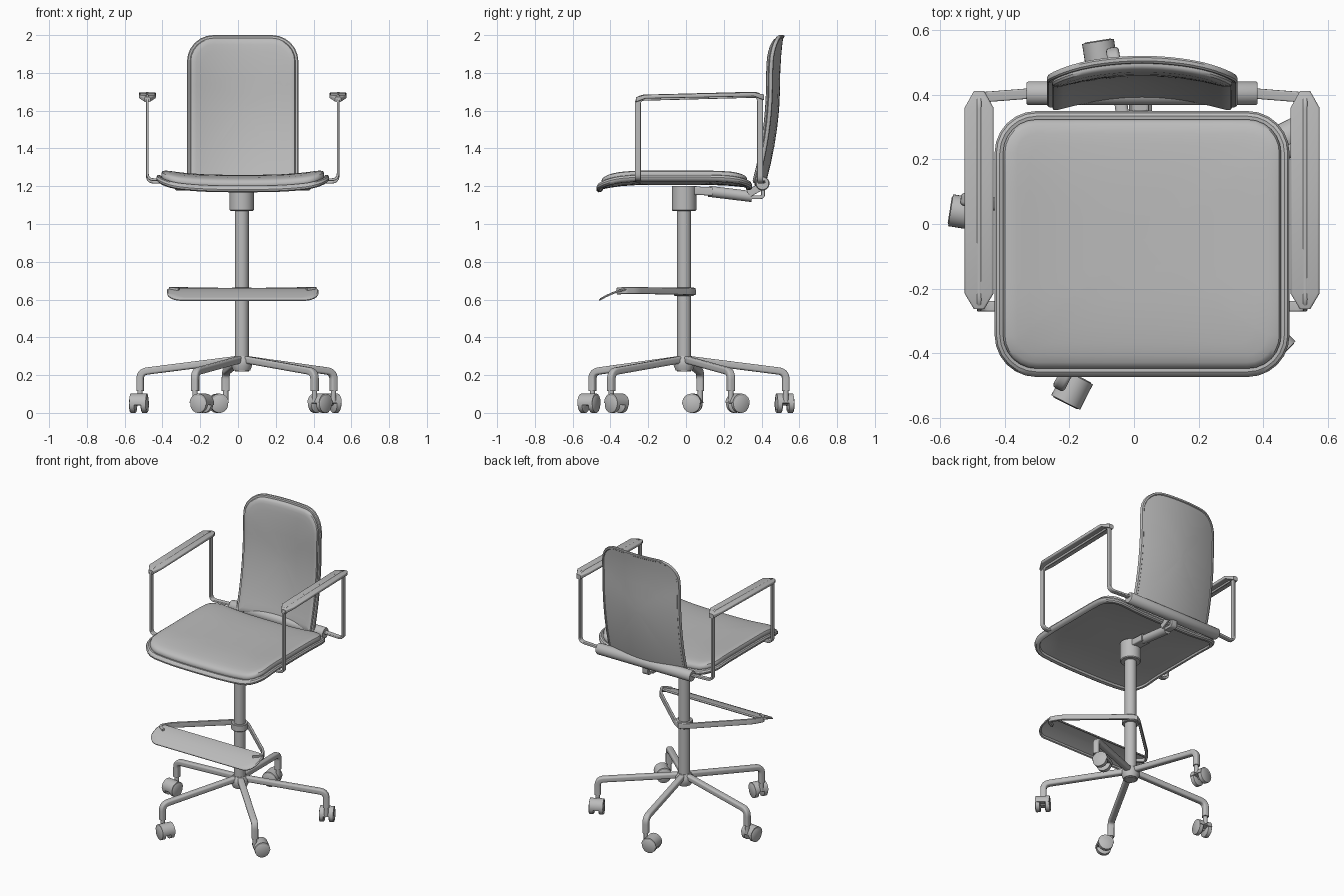
import bpy, bmesh
from math import cos, sin, pi, radians
from mathutils import Vector, Matrix

cube = bpy.data.objects.get("Cube")
if cube:
    bpy.data.objects.remove(cube, do_unlink=True)

GREY = (0.5, 0.5, 0.5, 1)
grey = bpy.data.materials.new("plain grey")
grey.diffuse_color = GREY
grey.use_nodes = True
grey.node_tree.nodes["Principled BSDF"].inputs["Base Color"].default_value = GREY

MID = 0.025                       # centre line of the seat, arms and footrest
POST = Vector((0.02, -0.01, 0))   # axis of the column


def loft(name, rings, matrix=None):
    """Skin a list of equal rings and cap both ends."""
    bm = bmesh.new()
    loops = [[bm.verts.new(p) for p in ring] for ring in rings]
    n = len(loops[0])
    for lo, hi in zip(loops, loops[1:]):
        for i in range(n):
            j = (i + 1) % n
            bm.faces.new((lo[i], lo[j], hi[j], hi[i]))
    bm.faces.new(loops[0])
    bm.faces.new(loops[-1])
    bmesh.ops.remove_doubles(bm, verts=bm.verts, dist=1e-5)
    if matrix:
        bm.transform(matrix)
    bmesh.ops.recalc_face_normals(bm, faces=bm.faces)
    mesh = bpy.data.meshes.new(name)
    bm.to_mesh(mesh)
    bm.free()
    mesh.materials.append(grey)
    obj = bpy.data.objects.new(name, mesh)
    bpy.context.collection.objects.link(obj)
    bpy.ops.object.select_all(action='DESELECT')
    obj.select_set(True)
    bpy.context.view_layer.objects.active = obj
    bpy.ops.object.shade_smooth_by_angle(angle=radians(35))
    return obj


def outline(a, b, r_top, r_low, sides=1, arc=6):
    """Rounded rectangle with half sizes a, b."""
    pts = []
    corners = ((1, 1, r_top), (-1, 1, r_top), (-1, -1, r_low), (1, -1, r_low))
    for i, (sx, sy, r) in enumerate(corners):
        for k in range(arc + 1):
            t = (i + k / arc) * pi / 2
            pts.append(Vector((sx * (a - r) + r * cos(t), sy * (b - r) + r * sin(t))))
    out = []
    for i, p in enumerate(pts):
        out.append(p)
        if (i + 1) % (arc + 1) == 0:
            q = pts[(i + 1) % len(pts)]
            out += [p.lerp(q, k / sides) for k in range(1, sides)]
    return out


def panel(name, size, radii, profile, surface):
    """Shaped slab; profile runs (inset, offset) from under the rim to the top."""
    def ring(inset, offset, scale=1):
        r = [max(x - inset, 0.004) for x in radii]
        pts = outline(size[0] - inset, size[1] - inset, r[0], r[1], sides=10)
        return [surface(p.x * scale, p.y * scale, offset) for p in pts]
    fill = (0.05, 0.25, 0.5, 0.75, 0.9)
    rings = [ring(*profile[0], s) for s in fill]
    rings += [ring(*p) for p in profile]
    rings += [ring(*profile[-1], s) for s in reversed(fill)]
    return loft(name, rings)


def sweep(name, path, a, b, r, normal, fillet=0.0, matrix=None):
    """Rounded rectangular bar along a path with filleted bends."""
    path = [Vector(p) for p in path]
    pts = [path[0]]
    for prev, p, nxt in zip(path, path[1:], path[2:]):
        s = p + (prev - p).normalized() * fillet
        e = p + (nxt - p).normalized() * fillet
        for k in range(8):
            t = k / 7
            pts.append(s.lerp(p, t).lerp(p.lerp(e, t), t))
    pts.append(path[-1])
    side, last, rings = Vector(normal), None, []
    for i, p in enumerate(pts):
        t = (pts[min(i + 1, len(pts) - 1)] - pts[max(i - 1, 0)]).normalized()
        if last:
            side = last.rotation_difference(t) @ side
        side = (side - t * side.dot(t)).normalized()
        other, last = t.cross(side), t
        rings.append([p + side * q.x + other * q.y for q in outline(a, b, r, r)])
    return loft(name, rings, matrix)


def turned(name, profile, matrix=None):
    """Solid of revolution about z from (radius, height) pairs."""
    rings = [[(r * cos(k * pi / 16), r * sin(k * pi / 16), z) for k in range(32)]
             for r, z in profile]
    return loft(name, rings, matrix)


# Seat: dished shell with a rolled rim, and a cushion
SEAT_W, SEAT_D = 0.457, 0.412

def seat_surface(x, y, offset):
    u, v = abs(x) / SEAT_W, y / SEAT_D
    z = 1.195 + 0.035 * u ** 3
    z -= 0.03 * max(0, (-v - 0.4) / 0.6) ** 2 + 0.018 * max(0, (v - 0.4) / 0.6) ** 2
    return (MID + x, y - 0.062, z + offset)

panel("seat_shell", (SEAT_W, SEAT_D), (0.13, 0.13),
      [(0.035, 0.012), (0.03, 0), (0.012, 0), (0.002, 0.008), (0, 0.018),
       (0.006, 0.03), (0.016, 0.034), (0.028, 0.03)], seat_surface)
panel("seat_cushion", (SEAT_W, SEAT_D), (0.13, 0.13),
      [(0.03, 0.02), (0.026, 0.035), (0.026, 0.045), (0.032, 0.056),
       (0.045, 0.062), (0.07, 0.065)], seat_surface)

# Backrest: tall curved shell and pad
BACK_W, BACK_H = 0.295, 0.4

def back_surface(x, h, offset):
    z = 1.6 + h
    bend = (z - 1.75) / 0.55
    y = 0.503 + (-0.08 if bend < 0 else 0.09) * bend ** 2
    return (MID + x, y - 0.047 * (x / BACK_W) ** 2 - offset, z)

panel("backrest_shell", (BACK_W, BACK_H), (0.14, 0.03),
      [(0.018, 0.005), (0.014, 0), (0.004, 0), (0, 0.006), (0, 0.016),
       (0.005, 0.022), (0.015, 0.022)], back_surface)
panel("backrest_pad", (BACK_W, BACK_H), (0.14, 0.03),
      [(0.018, 0.015), (0.016, 0.028), (0.02, 0.036), (0.032, 0.042), (0.05, 0.044)],
      back_surface)

# Cross tube that carries the backrest and arms
turned("rear_cross_tube", [(0.033, -0.358), (0.037, -0.352), (0.037, 0.352), (0.033, 0.358)],
       Matrix.Translation((MID, 0.405, 1.215)) @ Matrix.Rotation(pi / 2, 4, 'Y'))

# Arms
for label, s in (("right", -1), ("left", 1)):
    x = MID + s * 0.505
    sweep(label + "_arm_frame",
          [(MID + s * 0.43, -0.255, 1.235), (x, -0.255, 1.235), (x, -0.255, 1.668),
           (x, 0.392, 1.685), (x, 0.392, 1.222), (MID + s * 0.34, 0.405, 1.222)],
          0.016, 0.007, 0.005, (0, 1, 0), 0.035)
    stations = [(-0.264, 0.016, 1.645, 1.672), (-0.215, 0.045, 1.664, 1.684),
                (0.36, 0.045, 1.676, 1.697), (0.412, 0.016, 1.655, 1.685)]
    loft(label + "_arm_pad",
         [[(x + p.x, y, (lo + hi) / 2 + p.y)
           for p in outline(w, (hi - lo) / 2, 0.007, 0.007)] for y, w, lo, hi in stations])

# Column and tilt mechanism
turned("column", [(0.037, 0.22), (0.037, 1.1)], Matrix.Translation(POST))
turned("column_collar", [(0.06, 1.07), (0.065, 1.075), (0.065, 1.2)], Matrix.Translation(POST))
sweep("tilt_housing", [(POST.x, -0.02, 1.18), (POST.x, 0.14, 1.172)],
      0.035, 0.022, 0.008, (1, 0, 0))
sweep("tilt_cylinder", [(POST.x, 0.12, 1.173), (POST.x, 0.35, 1.145)],
      0.029, 0.029, 0.029, (1, 0, 0))
sweep("tilt_link", [(POST.x, 0.34, 1.142), (POST.x, 0.408, 1.142), (POST.x, 0.408, 1.21)],
      0.022, 0.01, 0.004, (1, 0, 0), 0.015)
for s in (-1, 1):
    sweep("tilt_bracket", [(POST.x + s * 0.03, 0.33, 1.16), (POST.x + s * 0.03, 0.4, 1.2)],
          0.006, 0.02, 0.003, (1, 0, 0))

# Footrest: sloping tread, two side bars and a ring
def tread_surface(x, y, offset):
    v = (0.08 - y) / 0.16
    return (MID + x, y - 0.38, 0.662 - 0.058 * v ** 1.6 + offset)

panel("footrest_tread", (0.402, 0.08), (0.045, 0.075),
      [(0.014, -0.004), (0.01, -0.012), (0.002, -0.012), (0, -0.006), (0.006, 0)],
      tread_surface)
for s in (-1, 1):
    sweep("footrest_side_bar",
          [(MID + s * 0.34, -0.36, 0.645), (MID + s * 0.392, -0.33, 0.648),
           (MID + s * 0.35, -0.26, 0.648), (POST.x + s * 0.045, 0.02, 0.643),
           (POST.x, 0.045, 0.643)],
          0.018, 0.008, 0.004, (0, 0, 1), 0.025)
turned("footrest_ring", [(0.05, 0.62), (0.053, 0.623), (0.053, 0.662), (0.05, 0.665)],
       Matrix.Translation(POST))

# Five-star base with casters trailing to one side of each leg
turned("base_hub", [(0.045, 0.225), (0.055, 0.25), (0.055, 0.28), (0.04, 0.302)],
       Matrix.Translation(POST))
REACH, TRAIL, AXLE = 0.545, 0.04, 0.052
for i in range(5):
    place = Matrix.Translation(POST) @ Matrix.Rotation(radians(99 + 72 * i), 4, 'Z')
    sweep("base_leg", [(0.02, 0, 0.283), (REACH, 0, 0.217), (REACH, 0, 0.115)],
          0.02, 0.019, 0.012, (0, 1, 0), 0.04, place)
    turned("caster_stem", [(0.014, 0.06), (0.014, 0.125)],
           place @ Matrix.Translation((REACH, 0, 0)))
    axle = place @ Matrix.Translation((REACH, TRAIL, AXLE))
    for s in (-1, 1):
        turned("caster_wheel", [(0.04, -0.016), (0.046, -0.012), (0.046, 0.012), (0.04, 0.016)],
               axle @ Matrix.Translation((s * 0.031, 0, -0.006)) @ Matrix.Rotation(pi / 2, 4, 'Y'))
    hood = [(0.05 * cos(k * pi / 14), 0.05 * sin(k * pi / 14)) for k in range(-1, 15)]
    loft("caster_hood", [[(x, y, z) for y, z in hood] for x in (-0.044, 0.044)], axle)
    turned("caster_axle", [(0.012, -0.03), (0.012, 0.03)], axle @ Matrix.Rotation(pi / 2, 4, 'Y'))
